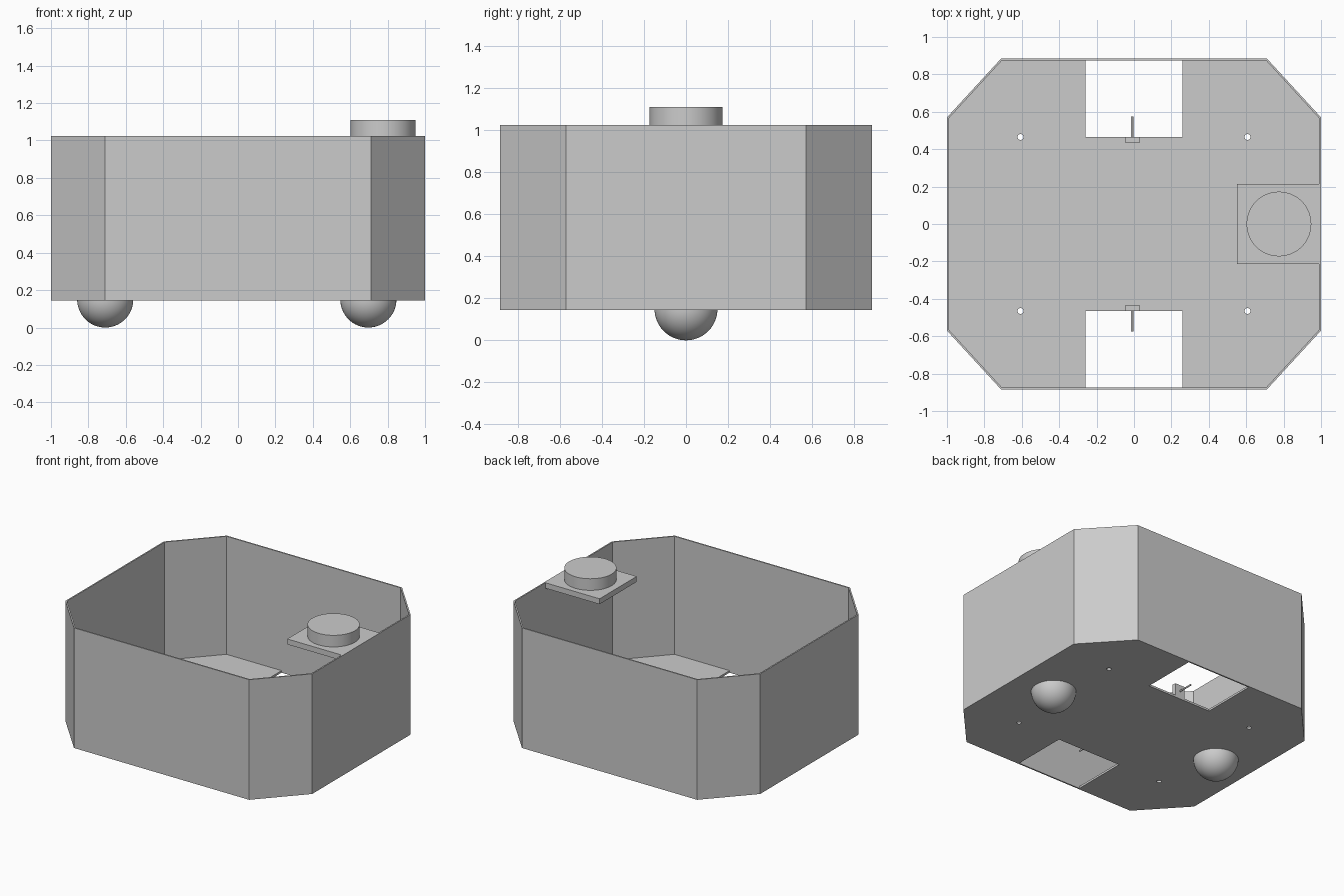
import bpy, bmesh, math
from mathutils import Matrix, Vector

cube = bpy.data.objects.get("Cube")
if cube:
    bpy.data.objects.remove(cube, do_unlink=True)

grey = bpy.data.materials.new("plain grey")
grey.use_nodes = True
grey.diffuse_color = (0.6, 0.6, 0.6, 1)
grey.node_tree.nodes["Principled BSDF"].inputs["Base Color"].default_value = grey.diffuse_color

BASE, TOP, WALL, FLOOR = 0.145, 1.025, 0.01, 0.015


def finish(name, bm, smooth=False):
    bmesh.ops.recalc_face_normals(bm, faces=bm.faces)
    mesh = bpy.data.meshes.new(name)
    bm.to_mesh(mesh)
    bm.free()
    mesh.materials.append(grey)
    ob = bpy.data.objects.new(name, mesh)
    bpy.context.scene.collection.objects.link(ob)
    if smooth:
        bpy.ops.object.select_all(action="DESELECT")
        ob.select_set(True)
        bpy.context.view_layer.objects.active = ob
        bpy.ops.object.shade_smooth_by_angle(angle=math.radians(35))
    return ob


def box(name, low, high):
    bm = bmesh.new()
    low, high = Vector(low), Vector(high)
    place = Matrix.Translation((low + high) / 2) @ Matrix.Diagonal((high - low).to_4d())
    place[3][3] = 1
    bmesh.ops.create_cube(bm, size=1, matrix=place)
    return finish(name, bm)


def cylinder(name, centre, radius, depth, sides=48, axis="Z"):
    bm = bmesh.new()
    turn = Matrix.Rotation(math.pi / 2, 4, "X") if axis == "Y" else Matrix()
    bmesh.ops.create_cone(bm, cap_ends=True, segments=sides, radius1=radius,
                          radius2=radius, depth=depth,
                          matrix=Matrix.Translation(centre) @ turn)
    return finish(name, bm, True)


def outline(inset):
    # Octagon with chamfered corners, walked anticlockwise
    x, y = 1 - inset, 0.885 - inset
    cx, cy = 0.71 - inset * 0.45, 0.57 - inset * 0.45
    return [(x, -cy), (x, cy), (cx, y), (-cx, y),
            (-x, cy), (-x, -cy), (-cx, -y), (cx, -y)]


# Thin octagonal wall, open at the top
bm = bmesh.new()
rings = [[bm.verts.new((x, y, z)) for x, y in outline(inset)]
         for inset, z in ((0, BASE), (0, TOP), (WALL, TOP), (WALL, BASE))]
for r in range(4):
    a, b = rings[r], rings[(r + 1) % 4]
    for i in range(8):
        j = (i + 1) % 8
        bm.faces.new((a[i], a[j], b[j], b[i]))
finish("body_wall", bm)

# Floor plate
bm = bmesh.new()
plate = bm.faces.new([bm.verts.new((x, y, BASE)) for x, y in outline(WALL)])
extruded = bmesh.ops.extrude_face_region(bm, geom=[plate])["geom"]
bmesh.ops.translate(bm, vec=(0, 0, FLOOR),
                    verts=[v for v in extruded if isinstance(v, bmesh.types.BMVert)])
floor = finish("floor", bm)

# Wheel openings and screw holes cut through the floor
cutters = []
for s in (-1, 1):
    ys = sorted((s * 0.465, s * 0.95))
    cutters.append(box("wheel_opening_cutter", (-0.26, ys[0], 0), (0.26, ys[1], 0.4)))
    for x in (-0.607, 0.607):
        cutters.append(cylinder("screw_hole_cutter", (x, s * 0.465, BASE), 0.016, 0.3, 20))
for c in cutters:
    c.hide_render = True
    mod = floor.modifiers.new("cut", "BOOLEAN")
    mod.operation, mod.solver, mod.object = "DIFFERENCE", "EXACT", c
    bpy.context.view_layer.objects.active = floor
    bpy.ops.object.modifier_apply(modifier=mod.name)
    bpy.data.objects.remove(c, do_unlink=True)

# Motor blocks with thin axles reaching over the openings
for side, s in (("front", -1), ("back", 1)):
    ys = sorted((s * 0.435, s * 0.465))
    box(side + "_motor", (-0.048, ys[0], BASE + FLOOR), (0.032, ys[1], 0.25))
    cylinder(side + "_axle", (-0.01, s * 0.52, 0.205), 0.006, 0.11, 12, "Y")

# Half-ball casters under the floor
for side, x in (("right", -0.71), ("left", 0.697)):
    bm = bmesh.new()
    bmesh.ops.create_uvsphere(bm, u_segments=48, v_segments=32, radius=0.15,
                              matrix=Matrix.Translation((x, 0, 0.15)))
    cut = bmesh.ops.bisect_plane(bm, geom=bm.verts[:] + bm.edges[:] + bm.faces[:],
                                 plane_co=(0, 0, BASE), plane_no=(0, 0, 1), clear_outer=True)
    bmesh.ops.contextual_create(bm, geom=[e for e in cut["geom_cut"]
                                          if isinstance(e, bmesh.types.BMEdge)])
    finish(side + "_caster", bm, True)

# Sensor shelf flush with the rim, and its round turret
box("sensor_shelf", (0.55, -0.215, TOP - 0.04), (1 - WALL, 0.215, TOP))
cylinder("sensor_turret", (0.775, 0, (TOP + 1.11) / 2), 0.173, 1.11 - TOP, 64)
